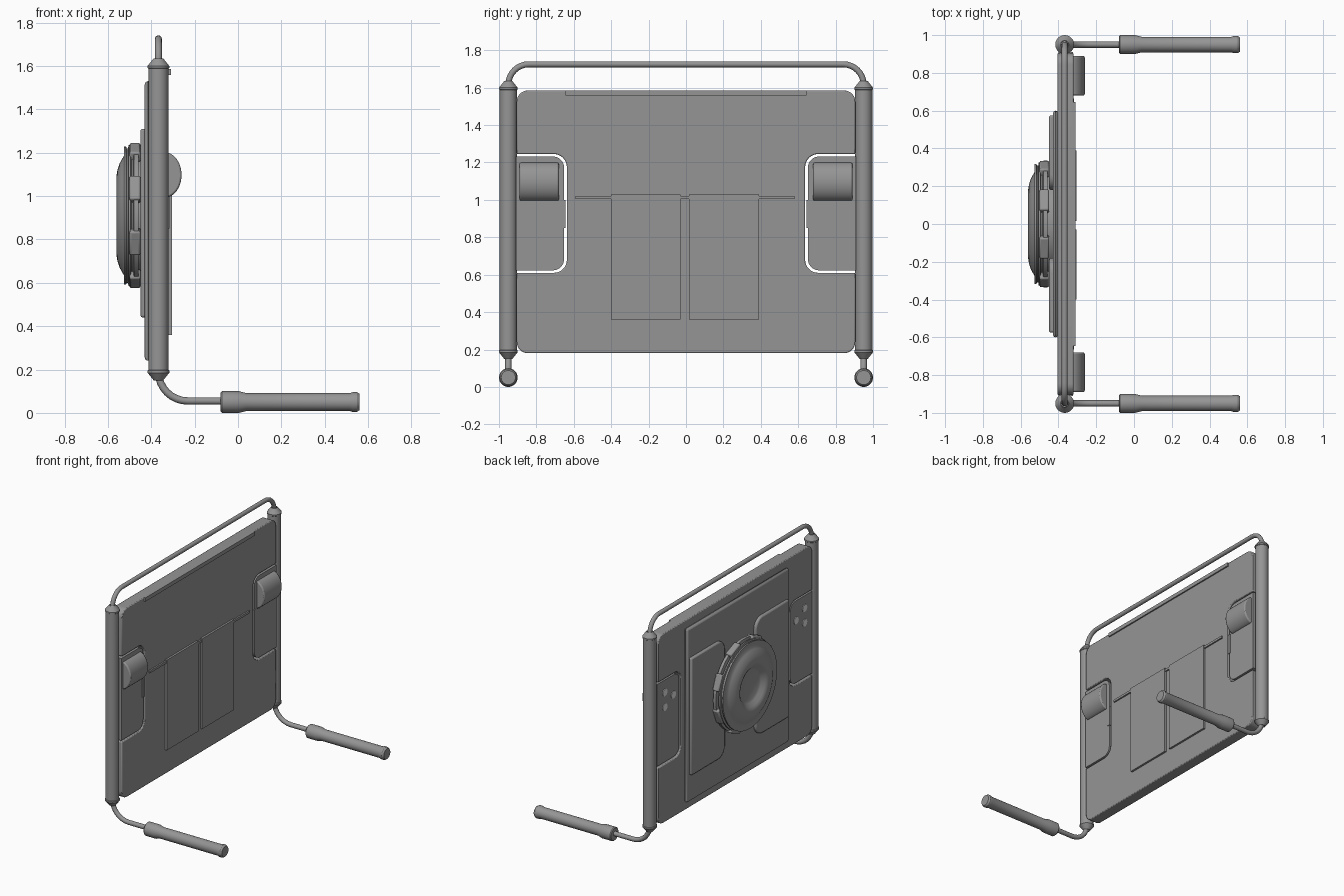
import bpy, bmesh, math
from mathutils import Vector, Matrix

cube = bpy.data.objects.get("Cube")
if cube:
    bpy.data.objects.remove(cube)


def material(name, value):
    m = bpy.data.materials.new(name)
    m.use_nodes = True
    color = (value, value, value, 1)
    m.diffuse_color = color
    m.node_tree.nodes["Principled BSDF"].inputs["Base Color"].default_value = color
    return m


GREY = material("mid grey", 0.3)
LIGHT = material("light grey", 0.75)
BAR_X, BAR_Y, DISC_Z = -0.367, 0.95, 0.91


def finish(name, bm, mat=GREY, bevel=0):
    bmesh.ops.recalc_face_normals(bm, faces=bm.faces)
    mesh = bpy.data.meshes.new(name)
    bm.to_mesh(mesh)
    bm.free()
    mesh.materials.append(mat)
    ob = bpy.data.objects.new(name, mesh)
    bpy.context.collection.objects.link(ob)
    if bevel:
        mod = ob.modifiers.new("edge", "BEVEL")
        mod.width, mod.segments = bevel, 2
        mod.limit_method, mod.angle_limit = "ANGLE", math.radians(50)
    bpy.ops.object.select_all(action="DESELECT")
    ob.select_set(True)
    bpy.context.view_layer.objects.active = ob
    bpy.ops.object.shade_smooth_by_angle(angle=math.radians(32))
    return ob


def rounded(points, radii, steps=8):
    """Round the right-angled corners of a path."""
    out = []
    n = len(points)
    for i, (p, r) in enumerate(zip(points, radii)):
        p = Vector(p)
        if not r:
            out.append(p)
            continue
        a = (Vector(points[i - 1]) - p).normalized()
        b = (Vector(points[(i + 1) % n]) - p).normalized()
        for k in range(steps + 1):
            t = math.pi / 2 * k / steps
            out.append(p + r * (a * (1 - math.sin(t)) + b * (1 - math.cos(t))))
    return out


def plate(name, outline, x0, x1, mat=GREY, bevel=0):
    """Extrude a (y, z) outline along x."""
    bm = bmesh.new()
    face = bm.faces.new([bm.verts.new((x0, p[0], p[1])) for p in outline])
    new = bmesh.ops.extrude_face_region(bm, geom=[face])["geom"]
    bmesh.ops.translate(bm, vec=(x1 - x0, 0, 0),
                        verts=[v for v in new if isinstance(v, bmesh.types.BMVert)])
    return finish(name, bm, mat, bevel)


def box(name, y, z, x0, x1, radii=(0, 0, 0, 0), **kw):
    corners = [(y[0], z[0]), (y[1], z[0]), (y[1], z[1]), (y[0], z[1])]
    return plate(name, rounded(corners, radii), x0, x1, **kw)


def lathe(name, profile, origin, axis, mat=GREY, steps=32):
    """Spin (radius, height) points about an axis through the origin point."""
    bm = bmesh.new()
    verts = [bm.verts.new((r, 0, h)) for r, h in profile]
    edges = [bm.edges.new(pair) for pair in zip(verts, verts[1:])]
    bmesh.ops.spin(bm, geom=verts + edges, cent=(0, 0, 0), axis=(0, 0, 1),
                   angle=math.tau, steps=steps)
    bmesh.ops.remove_doubles(bm, verts=bm.verts, dist=0.0001)
    turn = Vector((0, 0, 1)).rotation_difference(Vector(axis)).to_matrix().to_4x4()
    bm.transform(Matrix.Translation(origin) @ turn)
    return finish(name, bm, mat)


def rod(name, path, radius):
    curve = bpy.data.curves.new(name, "CURVE")
    curve.dimensions = "3D"
    curve.bevel_depth, curve.bevel_resolution = radius, 4
    curve.use_fill_caps = True
    curve.materials.append(GREY)
    line = curve.splines.new("POLY")
    line.points.add(len(path) - 1)
    for pt, co in zip(line.points, path):
        pt.co = (*co, 1)
    line.use_smooth = True
    bpy.context.collection.objects.link(bpy.data.objects.new(name, curve))


# Main panel with a rounded notch in each side
half = [(0.905, 0.18), (0.905, 0.61), (0.637, 0.61), (0.637, 1.245),
        (0.905, 1.245), (0.905, 1.585)]
radii = [0.06, 0, 0.07, 0.07, 0, 0.06]
outline = half + [(-y, z) for y, z in reversed(half)]
plate("main_panel", rounded(outline, radii + radii[::-1]), -0.405, -0.32, bevel=0.006)

# Raised rear field and the lip along the top
box("rear_field", (-0.6, 0.6), (0.24, 1.53), -0.43, -0.40, bevel=0.015)
box("top_lip", (-0.645, 0.645), (1.557, 1.585), -0.33, -0.31)

# Two flaps and their hinge rod
box("flap_right", (-0.40, -0.03), (0.36, 1.03), -0.33, -0.305)
box("flap_left", (0.015, 0.39), (0.36, 1.03), -0.33, -0.305)
box("hinge_strip", (-0.59, 0.58), (1.005, 1.022), -0.33, -0.309)

# Parts repeated on both sides
for side, label in ((1, "left"), (-1, "right")):
    y = side * BAR_Y

    # Plate sitting inside the notch
    box("side_plate_" + label, (side * 0.652, side * 0.91), (0.623, 1.232),
        -0.40, -0.322, radii=(0.06, 0, 0, 0.06))
    box("latch_" + label, (side * 0.645, side * 0.665), (0.85, 1.0), -0.35, -0.317)

    # Rivets on the rear of the side plate
    for ry, rz in ((0.82, 1.14), (0.82, 1.03), (0.72, 1.085)):
        lathe("rivet_" + label, [(0, 0), (0.027, 0), (0.027, 0.006), (0, 0.006)],
              (-0.398, side * ry, rz), (-1, 0, 0), LIGHT, 16)

    # Rounded pad
    bm = bmesh.new()
    arc = [math.radians(a) for a in range(-75, 76, 10)]
    pts = [(-0.33, 0.995)]
    pts += [(-0.34 + 0.08 * math.cos(a), 1.097 + 0.105 * math.sin(a)) for a in arc]
    pts += [(-0.33, 1.2)]
    face = bm.faces.new([bm.verts.new((px, side * 0.68, pz)) for px, pz in pts])
    new = bmesh.ops.extrude_face_region(bm, geom=[face])["geom"]
    bmesh.ops.translate(bm, vec=(0, side * 0.21, 0),
                        verts=[v for v in new if isinstance(v, bmesh.types.BMVert)])
    finish("pad_" + label, bm, bevel=0.012)

    # Raised rear plate beside the disc
    box("rear_plate_" + label, (side * 0.18, side * 0.575), (0.44, 1.31),
        -0.45, -0.42, radii=(0.08, 0, 0, 0.08), bevel=0.01)

    # Upright bar with coned ends
    end = [(0.018, 0), (0.022, 0.0), (0.05, 0.035), (0.05, 0.045), (0.046, 0.048)]
    low, high = 0.15, 1.635
    profile = [(r, low + h) for r, h in end] + [(r, high - h) for r, h in reversed(end)]
    lathe("upright_" + label, profile, (BAR_X, y, 0), (0, 0, 1))

    # Bent leg rod and its grip
    leg = rounded([(BAR_X, y, 0.2), (BAR_X, y, 0.055), (-0.06, y, 0.055)], (0, 0.135, 0))
    rod("leg_rod_" + label, leg, 0.017)
    grip = [(0, 0), (0.044, 0), (0.05, 0.006), (0.05, 0.085), (0.041, 0.12),
            (0.041, 0.595), (0.046, 0.61), (0.046, 0.628), (0.038, 0.64), (0, 0.64)]
    lathe("grip_" + label, grip, (-0.08, y, 0.05), (1, 0, 0))

# Top carrying rail
rail = [(BAR_X, -BAR_Y, 1.6), (BAR_X, -BAR_Y, 1.725),
        (BAR_X, BAR_Y, 1.725), (BAR_X, BAR_Y, 1.6)]
rod("top_rail", rounded(rail, (0, 0.11, 0.11, 0)), 0.016)

# Round disc with stepped rings and a dished dome
disc = [(0, 0.41), (0.29, 0.41), (0.29, 0.458), (0.335, 0.458), (0.335, 0.48),
        (0.31, 0.484), (0.31, 0.492), (0.325, 0.495), (0.325, 0.505), (0.31, 0.507),
        (0.31, 0.514), (0.318, 0.516), (0.318, 0.526), (0.275, 0.526), (0.262, 0.534),
        (0.24, 0.546), (0.21, 0.556), (0.185, 0.56), (0.165, 0.557), (0.148, 0.548),
        (0.125, 0.53), (0.11, 0.522), (0, 0.52)]
lathe("disc", disc, (0, 0, DISC_Z), (-1, 0, 0), steps=64)

# Lugs around the disc rim
for k in range(8):
    bm = bmesh.new()
    bmesh.ops.create_cube(bm, size=1)
    bm.transform(Matrix.Translation((-0.475, 0, DISC_Z))
                 @ Matrix.Rotation(math.tau * (k + 0.5) / 8, 4, "X")
                 @ Matrix.Translation((0, 0, 0.315)) @ Matrix.Diagonal((0.05, 0.12, 0.05, 1)))
    finish("rim_lug", bm, bevel=0.008)
